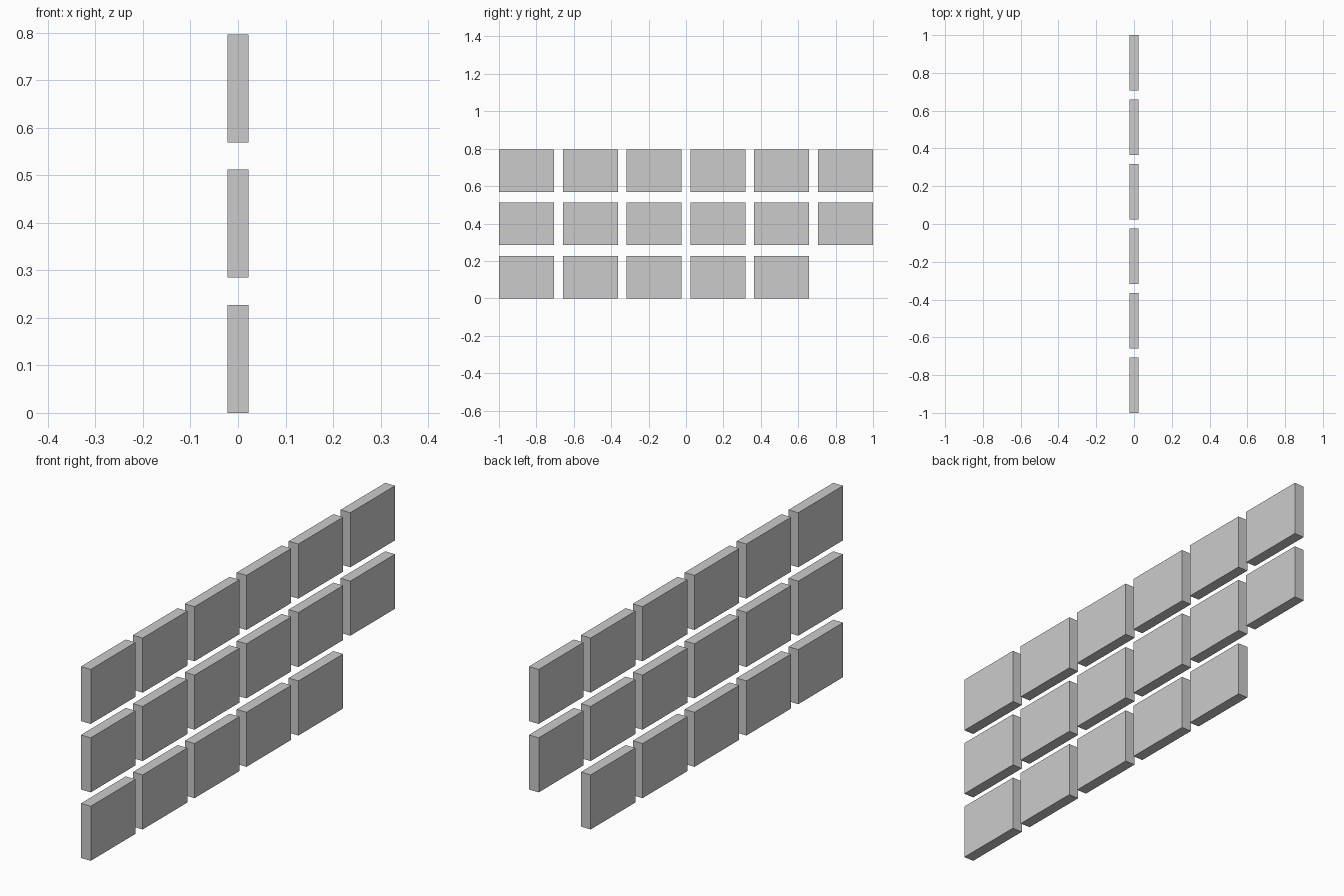
import bpy

if "Cube" in bpy.data.objects:
    bpy.data.objects.remove(bpy.data.objects["Cube"])

THICK, WIDTH, HEIGHT = 0.045, 0.294, 0.227
PITCH_Y = (2.0 - WIDTH) / 5
PITCH_Z = 0.2847


def add_panel(name, y, z):
    bpy.ops.mesh.primitive_cube_add(size=1, location=(0, y, z))
    panel = bpy.context.object
    panel.name = name
    panel.scale = (THICK, WIDTH, HEIGHT)
    bpy.ops.object.transform_apply(location=False, rotation=False, scale=True)


# Wall of separate flat panels: the bottom row lacks its last panel
for row, count in enumerate((5, 6, 6)):
    for col in range(count):
        add_panel(f"panel_row{row + 1}_{col + 1}",
                  -1 + WIDTH / 2 + col * PITCH_Y,
                  HEIGHT / 2 + row * PITCH_Z)
